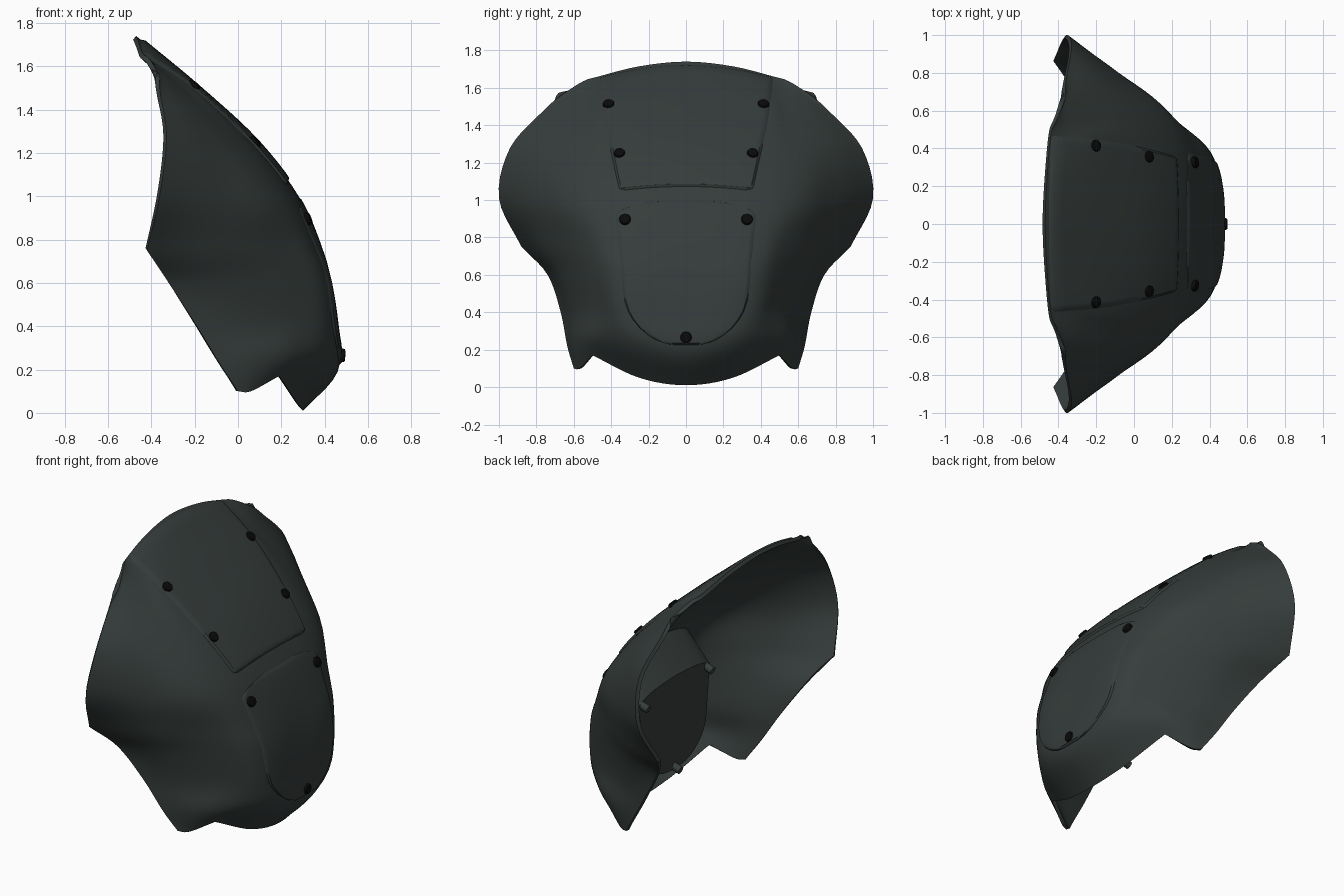
import bpy, bmesh, math
from mathutils import Vector
from mathutils.bvhtree import BVHTree

cube = bpy.data.objects.get("Cube")
if cube:
    bpy.data.objects.remove(cube, do_unlink=True)


def material(name, color):
    m = bpy.data.materials.new(name)
    m.use_nodes = True
    m.diffuse_color = (*color, 1)
    m.node_tree.nodes["Principled BSDF"].inputs["Base Color"].default_value = (*color, 1)
    return m


grey = material("dark slate grey", (0.036, 0.046, 0.044))
black = material("bolt black", (0.003, 0.003, 0.003))


def finish(name, bm, mat, thickness=0, bevel=0, angle=40):
    """Turn a bmesh into a shaded object, thickened away from its outer side."""
    me = bpy.data.meshes.new(name)
    bm.to_mesh(me)
    bm.free()
    me.materials.append(mat)
    ob = bpy.data.objects.new(name, me)
    bpy.context.collection.objects.link(ob)
    bpy.ops.object.select_all(action='DESELECT')
    ob.select_set(True)
    bpy.context.view_layer.objects.active = ob
    if thickness:
        mod = ob.modifiers.new("Thickness", 'SOLIDIFY')
        mod.thickness = thickness
        mod.offset = -1
        bpy.ops.object.modifier_apply(modifier=mod.name)
    if bevel:
        mod = ob.modifiers.new("Soft edge", 'BEVEL')
        mod.width = bevel
        mod.segments = 2
        mod.angle_limit = math.radians(50)
        bpy.ops.object.modifier_apply(modifier=mod.name)
    bpy.ops.object.shade_smooth_by_angle(angle=math.radians(angle))
    return ob


def spline(pts, steps, before=None):
    """Smooth curve through the points; before is the point ahead of the first."""
    p = [before or pts[0] * 2 - pts[1]] + list(pts) + [pts[-1] * 2 - pts[-2]]
    out = []
    for i in range(1, len(p) - 2):
        a, b, c, d = p[i - 1:i + 3]
        for k in range(steps):
            t = k / steps
            out.append((b * 2 + (c - a) * t + (a * 2 - b * 5 + c * 4 - d) * t ** 2
                        + (b * 3 - a - c * 3 + d) * t ** 3) / 2)
    return out + [pts[-1]]


def cornered(pts, steps, corner, before=None):
    """Smooth curve with one sharp corner at the given point."""
    return spline(pts[:corner + 1], steps, before)[:-1] + spline(pts[corner:], steps)


def sheet(rows):
    """Quad grid from equally long rows, facing +x."""
    bm = bmesh.new()
    grid = [[bm.verts.new(p) for p in r] for r in rows]
    for r, s in zip(grid, grid[1:]):
        for j in range(len(r) - 1):
            bm.faces.new((r[j], r[j + 1], s[j + 1], s[j]))
    bmesh.ops.remove_doubles(bm, verts=bm.verts, dist=0.0005)
    bm.normal_update()
    if sum(f.normal.x * f.calc_area() for f in bm.faces) < 0:
        bmesh.ops.reverse_faces(bm, faces=bm.faces)
    bm.normal_update()
    return bm


# Fairing shell: half sections from the centre line out to the rear edge
sections = [
    [(.30, 0, .01), (.27, .25, .05), (.19, .5, .17), (.06, .57, .1), (0, .6, .1)],
    [(.46, 0, .19), (.42, .28, .23), (.27, .49, .27), (.1, .59, .25), (-.08, .635, .22)],
    [(.455, 0, .4), (.43, .33, .4), (.28, .48, .42), (.05, .6, .4), (-.19, .67, .4)],
    [(.42, 0, .62), (.405, .355, .62), (.25, .52, .62), (-.03, .67, .6), (-.32, .74, .6)],
    [(.38, 0, .77), (.35, .375, .77), (.21, .56, .78), (-.08, .755, .77), (-.42, .88, .75)],
    [(.28, 0, 1), (.25, .38, 1), (.14, .62, 1), (-.08, .8, 1), (-.36, 1, 1.01)],
    [(.09, 0, 1.25), (.07, .38, 1.24), (-.03, .6, 1.26), (-.18, .79, 1.28), (-.33, .94, 1.28)],
    [(-.18, 0, 1.5), (-.2, .4, 1.5), (-.25, .53, 1.5), (-.31, .66, 1.5), (-.36, .76, 1.48)],
    [(-.47, 0, 1.74), (-.46, .25, 1.715), (-.44, .47, 1.66), (-.41, .55, 1.635), (-.36, .67, 1.56)],
]
across = []
for sec in sections:
    pts = [Vector(p) for p in sec]
    mirrored = Vector((pts[1].x, -pts[1].y, pts[1].z))
    if sec is sections[0]:
        half = cornered(pts, 6, 2, mirrored)
    else:
        half = spline(pts, 6, mirrored)
    across.append([Vector((p.x, -p.y, p.z)) for p in half[:0:-1]] + half)
inner = [spline(list(col), 5) for col in zip(*across)][1:-1]
edges = [cornered([r[side] for r in across], 5, 4) for side in (0, -1)]
bm = sheet(list(zip(edges[0], *inner, edges[1])))
surface = BVHTree.FromBMesh(bm)
finish("fairing_shell", bm, grey, thickness=0.022)


def on_shell(y, z, lift=0.0):
    """Point and normal on the shell's outer side."""
    p, n, _, _ = surface.ray_cast(Vector((2, y, z)), Vector((-1, 0, 0)))
    if p is None:
        p, n, _, _ = surface.find_nearest(Vector((-.45, y, z)))
    return p + n * lift, n


def cover(name, profile, bottom_drop, top_drop, low_lift, high_lift):
    """Raised plate from (half width, height) pairs; its rim sinks into the shell."""
    rows = []
    low, high = profile[0][1], profile[-1][1]
    us = [-1, -.95] + [i / 10 - 1 for i in range(1, 20)] + [.95, 1]
    for w, z in profile:
        f = (z - low) / (high - low)
        drop = bottom_drop * (1 - f) + top_drop * f
        lift = low_lift * (1 - f) + high_lift * f
        row = []
        for u in us:
            rim = min((1 - abs(u)) * w, z - low, high - z, .012) / .012
            row.append(on_shell(u * w, z - drop * u * u, (lift + .006) * rim - .006)[0])
        rows.append(row)
    finish(name, sheet(rows), grey)


def widths(keys, count):
    return [(p.x, p.y) for p in spline([Vector((w, z, 0)) for w, z in keys], count)]


# Windscreen panel
screen = [(.325, 1.068), (.352, 1.08), (.368, 1.1), (.41, 1.3), (.45, 1.5),
          (.473, 1.71), (.475, 1.73)]
cover("windscreen_panel", widths(screen, 4), .02, .07, .011, .011)

# Headlight cover, blending into the shell at its top
lamp = [(.01, .22), (.12, .235), (.21, .28), (.29, .36), (.335, .46), (.352, .6),
        (.37, .8), (.385, .9), (.36, .945), (.22, .985), (.02, 1.0)]
lamp_outline = widths(lamp, 2)
cover("headlight_cover", lamp_outline, 0, 0, .012, .004)

# Headlight housing behind the cover, with a flat back and a sloping top
bm = bmesh.new()
loop = lamp_outline + [(-w, z) for w, z in reversed(lamp_outline)]
front, back = [], []
for y, z in loop:
    p, n = on_shell(y, z)
    front.append(bm.verts.new(p - Vector((.03, 0, 0))))
    back.append(bm.verts.new((.08, y * .92, .24 + (z - .22) * .75)))
for i in range(len(loop)):
    j = (i + 1) % len(loop)
    bm.faces.new((front[i], front[j], back[j], back[i]))
bm.faces.new(back)
bmesh.ops.recalc_face_normals(bm, faces=bm.faces)
finish("headlight_housing", bm, grey, angle=30)


def rod(name, center, axis, radius, length, mat, bevel=0):
    bm = bmesh.new()
    bmesh.ops.create_cone(bm, cap_ends=True, segments=12, radius1=radius,
                          radius2=radius, depth=length)
    ob = finish(name, bm, mat, bevel=bevel)
    ob.rotation_mode = 'QUATERNION'
    ob.rotation_quaternion = Vector(axis).to_track_quat('Z', 'Y')
    ob.location = center


# Mounting pegs on the housing
for y, z in [(-.32, .76), (.32, .76), (0, .255)]:
    rod("housing_peg", (.075, y, z), (1, 0, .35), .024, .08, grey)


def bolt(name, y, z):
    p, n = on_shell(y, z, .009)
    rod(name, p, n, .031, .03, black, bevel=.009)


# Bolts
for y, z in [(.413, 1.505), (.355, 1.243), (.325, .893)]:
    for side in (-1, 1):
        bolt("cover_bolt", side * y, z)
bolt("lower_bolt", 0, .266)
